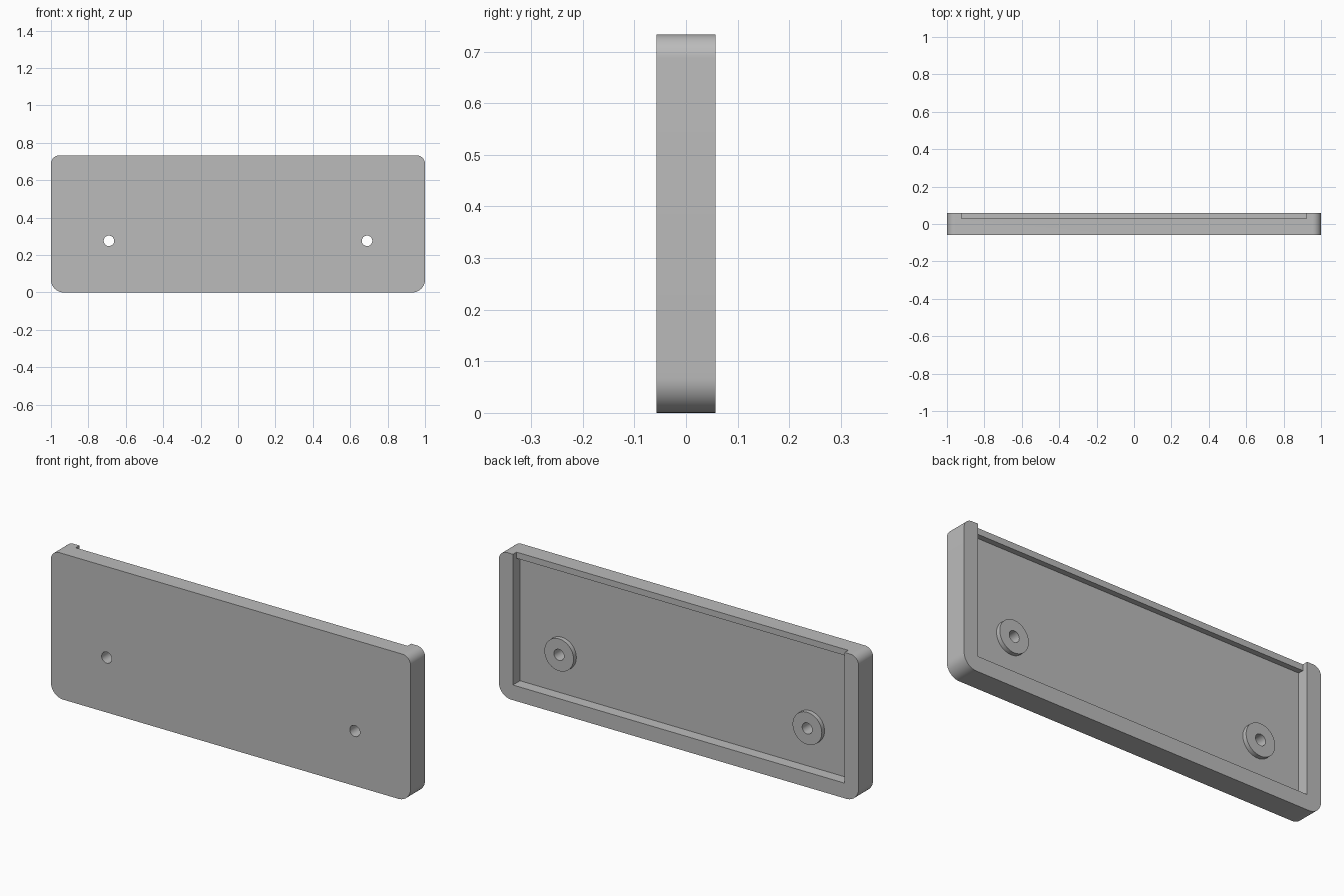
import bpy
import math
from mathutils import Matrix

if "Cube" in bpy.data.objects:
    bpy.data.objects.remove(bpy.data.objects["Cube"], do_unlink=True)

import bmesh

# Main dimensions
HALF_W, HALF_D, HEIGHT = 1.0, 0.0575, 0.733
FLOOR_Y, LIP_Y = 0.001, 0.029
POCKET_X, POCKET_LOW, POCKET_TOP = 0.922, 0.076, 0.702
HOLE_X, HOLE_Z, HOLE_R, BOSS_R = 0.69, 0.276, 0.028, 0.081

grey = bpy.data.materials.new("plain grey")
grey.use_nodes = True
COLOUR = (0.5, 0.5, 0.5, 1)
grey.diffuse_color = COLOUR
grey.node_tree.nodes["Principled BSDF"].inputs["Base Color"].default_value = COLOUR


def make_object(name, bm):
    bmesh.ops.recalc_face_normals(bm, faces=bm.faces)
    mesh = bpy.data.meshes.new(name)
    bm.to_mesh(mesh)
    bm.free()
    mesh.materials.append(grey)
    obj = bpy.data.objects.new(name, mesh)
    bpy.context.collection.objects.link(obj)
    return obj


def prism(name, outline, y0, y1):
    """Extrude an x-z outline from y0 to y1."""
    bm = bmesh.new()
    face = bm.faces.new([bm.verts.new((x, y0, z)) for x, z in outline])
    new = bmesh.ops.extrude_face_region(bm, geom=[face])["geom"]
    verts = [v for v in new if isinstance(v, bmesh.types.BMVert)]
    bmesh.ops.translate(bm, verts=verts, vec=(0, y1 - y0, 0))
    return make_object(name, bm)


def box(name, x, z0, z1, y0, y1):
    return prism(name, [(-x, z0), (x, z0), (x, z1), (-x, z1)], y0, y1)


def disc(name, x, radius, y0, y1):
    ring = [2 * math.pi * i / 48 for i in range(48)]
    outline = [(x + radius * math.cos(a), HOLE_Z + radius * math.sin(a)) for a in ring]
    return prism(name, outline, y0, y1)


def combine(body, tool, operation):
    """Apply a boolean and remove the tool."""
    tool.hide_render = True
    mod = body.modifiers.new("shape", "BOOLEAN")
    mod.operation, mod.solver, mod.object = operation, "EXACT", tool
    bpy.context.view_layer.objects.active = body
    bpy.ops.object.modifier_apply(modifier=mod.name)
    bpy.data.objects.remove(tool, do_unlink=True)


# Rounded panel, with larger corners at the bottom
outline = []
corners = [(1, 1, 0.045, 0), (-1, 1, 0.045, 90), (-1, 0, 0.068, 180), (1, 0, 0.068, 270)]
for side, top, r, start in corners:
    cx = side * (HALF_W - r)
    cz = HEIGHT - r if top else r
    for i in range(13):
        a = math.radians(start + 90 * i / 12)
        outline.append((cx + r * math.cos(a), cz + r * math.sin(a)))
panel = prism("back_panel", outline, -HALF_D, HALF_D)

# Recess in the back, open above a lower top lip
combine(panel, box("recess_cutter", POCKET_X, POCKET_LOW, POCKET_TOP, FLOOR_Y, 0.2), "DIFFERENCE")
combine(panel, box("lip_cutter", POCKET_X, POCKET_TOP - 0.01, 1, LIP_Y, 0.2), "DIFFERENCE")

# Raised bosses with through holes
for side in (-1, 1):
    x = side * HOLE_X
    combine(panel, disc("boss", x, BOSS_R, FLOOR_Y - 0.02, FLOOR_Y + 0.022), "UNION")
    combine(panel, disc("hole_cutter", x, HOLE_R, -0.2, 0.2), "DIFFERENCE")

# Smooth the curves and keep the edges sharp
bpy.ops.object.select_all(action="DESELECT")
panel.select_set(True)
bpy.context.view_layer.objects.active = panel
bpy.ops.object.shade_smooth_by_angle(angle=math.radians(30))
